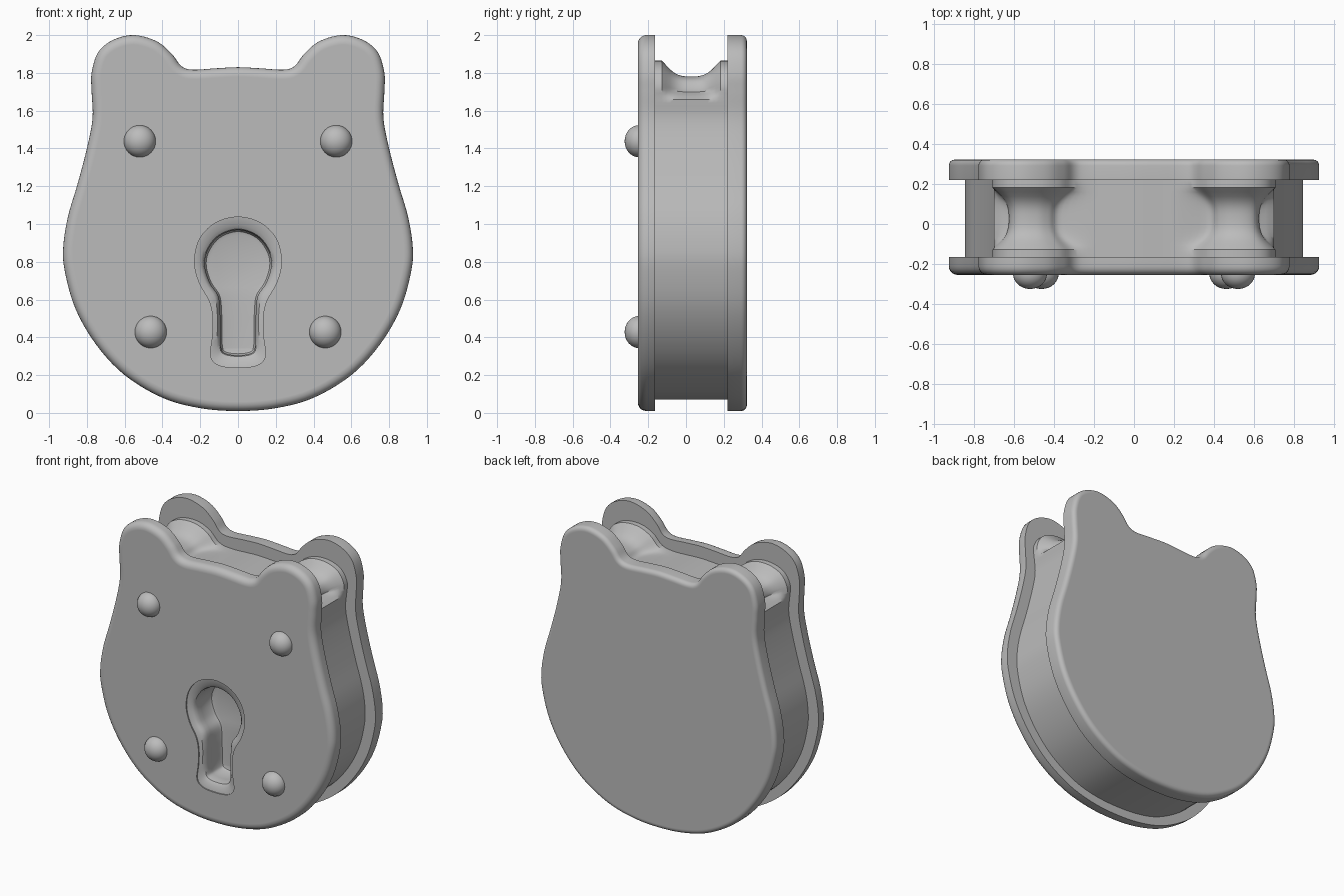
import bpy
import bmesh
import math
from mathutils import Vector

cube = bpy.data.objects.get("Cube")
if cube:
    bpy.data.objects.remove(cube, do_unlink=True)

metal = bpy.data.materials.new("grey_metal")
metal.use_nodes = True
grey = (0.5, 0.5, 0.5, 1)
metal.diffuse_color = grey
metal.node_tree.nodes["Principled BSDF"].inputs["Base Color"].default_value = grey


def outline(half, steps=5):
    """Mirror a half outline across x = 0 and smooth it into a closed loop."""
    pts = [Vector(p) for p in half]
    pts += [Vector((-p.x, p.y)) for p in reversed(pts[1:-1])]
    n = len(pts)
    loop = []
    for i in range(n):
        a, b, c, d = (pts[(i + k) % n] for k in (-1, 0, 1, 2))
        for s in range(steps):
            t = s / steps
            loop.append(b + (c - a) * t / 2
                        + (a * 2 - b * 5 + c * 4 - d) * t ** 2 / 2
                        + (b * 3 - a - c * 3 + d) * t ** 3 / 2)
    return loop


def inset(loop, dist):
    """Move a counter-clockwise loop inwards along its normals."""
    result = []
    for i, p in enumerate(loop):
        tangent = (loop[(i + 1) % len(loop)] - loop[i - 1]).normalized()
        result.append(p + Vector((-tangent.y, tangent.x)) * dist)
    return result


def smooth(obj):
    bpy.ops.object.select_all(action='DESELECT')
    obj.select_set(True)
    bpy.context.view_layer.objects.active = obj
    bpy.ops.object.shade_smooth_by_angle(angle=math.radians(35))


def make_object(name, bm):
    bmesh.ops.recalc_face_normals(bm, faces=bm.faces)
    mesh = bpy.data.meshes.new(name)
    bm.to_mesh(mesh)
    bm.free()
    mesh.materials.append(metal)
    obj = bpy.data.objects.new(name, mesh)
    bpy.context.collection.objects.link(obj)
    return obj


def loft(name, layers):
    """Skin a list of (y, loop) layers and cap both ends."""
    bm = bmesh.new()
    rings = [[bm.verts.new((p.x, y, p.y)) for p in loop] for y, loop in layers]
    for low, high in zip(rings, rings[1:]):
        for i in range(len(low)):
            bm.faces.new((low[i - 1], low[i], high[i], high[i - 1]))
    bm.faces.new(rings[0])
    bm.faces.new(rings[-1])
    return make_object(name, bm)


def plate(name, inner_y, outer_y, radius):
    """Plate with a sharp inner edge and a rounded outer edge."""
    side = math.copysign(1, outer_y - inner_y)
    layers = [(inner_y, plate_loop)]
    for k in range(6):
        a = k / 5 * math.pi / 2
        layers.append((outer_y - side * radius * (1 - math.sin(a)),
                       inset(plate_loop, radius * (1 - math.cos(a)))))
    layers.append((outer_y, inset(plate_loop, radius + 0.005)))
    return loft(name, layers)


# Outline with two ears, shared by both plates
plate_loop = outline([
    (0, .01), (.2, .025), (.4, .08), (.6, .2), (.75, .36), (.86, .55),
    (.917, .75), (.925, .88), (.9, 1.04), (.85, 1.21), (.8, 1.4),
    (.77, 1.56), (.775, 1.7), (.775, 1.8), (.74, 1.91), (.66, 1.975),
    (.55, 2), (.43, 1.967), (.35, 1.9), (.3, 1.836), (.24, 1.817),
    (.12, 1.824), (0, 1.83)])
front_plate = plate("front_plate", -.165, -.255, .045)
back_plate = plate("back_plate", .22, .322, .03)

# Core between the plates, with the ears pinched into a groove
core_loop = outline([
    (0, .07), (.2, .085), (.37, .135), (.55, .245), (.69, .395),
    (.79, .575), (.84, .77), (.843, .9), (.82, 1.04), (.77, 1.21),
    (.72, 1.4), (.692, 1.55), (.7, 1.66), (.705, 1.74), (.66, 1.82),
    (.57, 1.86), (.46, 1.86), (.37, 1.82), (.3, 1.755), (.2, 1.737),
    (0, 1.745)])


def pinch(loop, depth):
    """Pull the ear tops towards the ear centres."""
    result = []
    for p in loop:
        centre = Vector((math.copysign(.5, p.x), 1.66))
        high = min(max((p.y - 1.66) / .06, 0), 1)
        near = min(max((.3 - (p - centre).length) / .07, 0), 1)
        result.append(p + (centre - p).normalized() * depth * high * near)
    return result


groove_mid, groove_half = .027, .155
layers = [(-.165, core_loop)]
for k in range(15):
    u = k / 7 - 1
    depth = .085 * (1 - abs(u) ** 3) ** 1.3
    layers.append((groove_mid + groove_half * u, pinch(core_loop, depth)))
layers.append((.22, core_loop))
core = loft("core", layers)

# Keyhole with a sloping rim and a deep rounded floor
rim = outline([
    (0, 1.037), (.12, 1.005), (.203, .92), (.23, .8), (.205, .69),
    (.15, .59), (.132, .5), (.135, .4), (.145, .3), (.1, .252), (0, .24)][::-1])
hole = outline([
    (0, .968), (.1, .935), (.16, .86), (.176, .78), (.15, .69),
    (.105, .62), (.095, .54), (.093, .45), (.09, .35), (.07, .316),
    (0, .305)][::-1])
shoulder = [r.lerp(h, .6) for r, h in zip(rim, hole)]
cutter = loft("keyhole_cutter", [
    (-.4, rim), (-.247, rim), (-.24, shoulder), (-.225, inset(hole, -.006)),
    (-.2, hole), (-.07, hole), (-.055, inset(hole, .008)),
    (-.05, inset(hole, .025))])
cutter.hide_render = True
for part in (front_plate, core):
    cut = part.modifiers.new("keyhole", 'BOOLEAN')
    cut.operation = 'DIFFERENCE'
    cut.solver = 'EXACT'
    cut.object = cutter
    bpy.context.view_layer.objects.active = part
    bpy.ops.object.modifier_apply(modifier=cut.name)
bpy.data.objects.remove(cutter, do_unlink=True)

for part in (front_plate, back_plate, core):
    smooth(part)

# Domed rivets at the four corners of the front plate
for level, x, z in (("upper", .52, 1.438), ("lower", .462, .428)):
    for side, sign in (("left", 1), ("right", -1)):
        bm = bmesh.new()
        bmesh.ops.create_uvsphere(bm, u_segments=32, v_segments=16, radius=.085)
        for v in bm.verts:
            v.co = (v.co.x + x * sign, v.co.y * .9 - .2485, v.co.z + z)
        smooth(make_object(f"{level}_{side}_rivet", bm))
